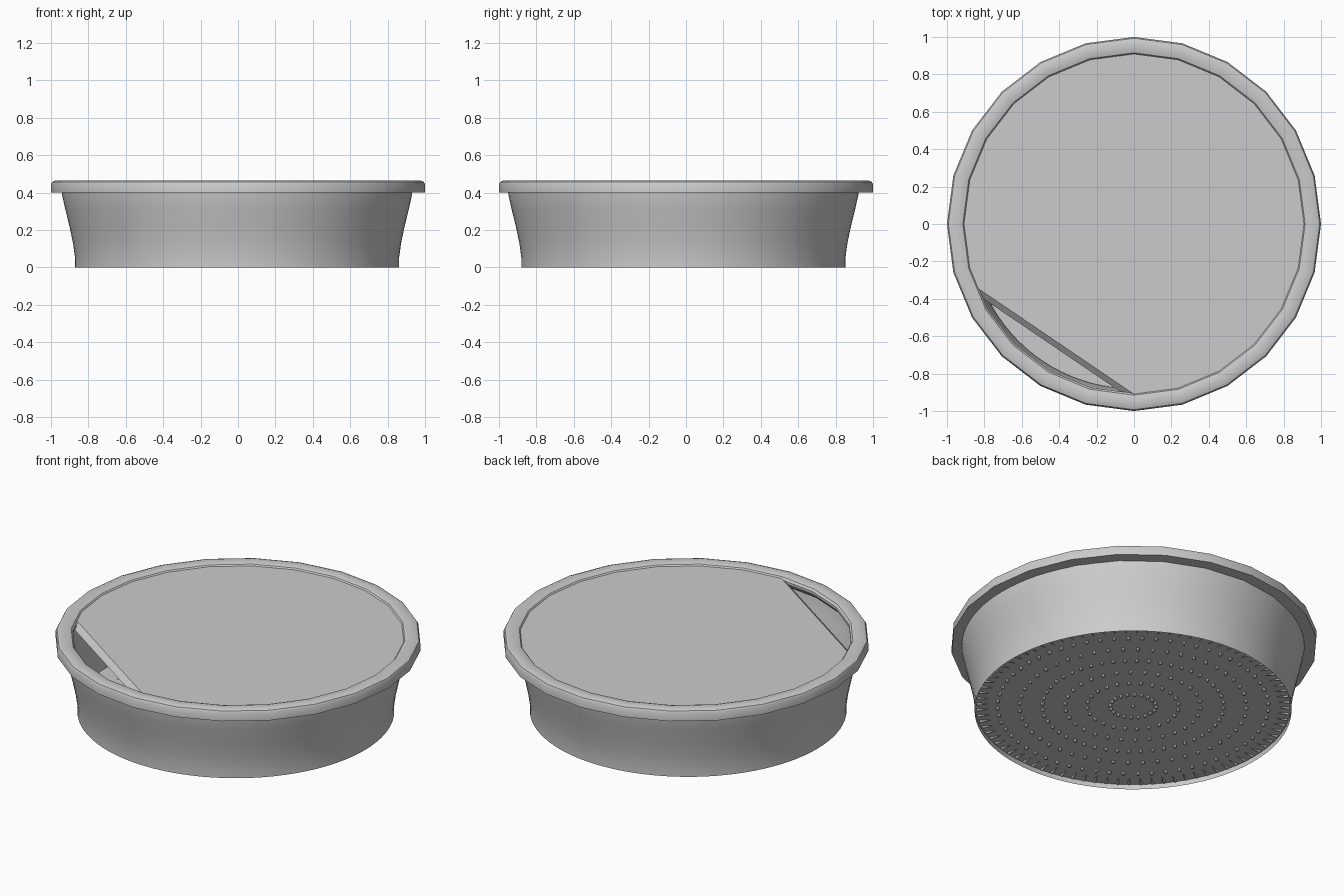
import bpy, bmesh, math
from math import sin, cos, radians, pi

if "Cube" in bpy.data.objects:
    bpy.data.objects.remove(bpy.data.objects["Cube"])


def finish(bm, name, smooth=True):
    me = bpy.data.meshes.new(name)
    bm.to_mesh(me)
    bm.free()
    ob = bpy.data.objects.new(name, me)
    bpy.context.collection.objects.link(ob)
    if smooth:
        bpy.ops.object.select_all(action='DESELECT')
        ob.select_set(True)
        bpy.context.view_layer.objects.active = ob
        bpy.ops.object.shade_smooth_by_angle(angle=radians(35))
    return ob


def lathe(name, profile, n, closed=False):
    bm = bmesh.new()
    rings = [[bm.verts.new((r * cos(2 * pi * i / n), r * sin(2 * pi * i / n), z))
              for i in range(n)] for r, z in profile]
    pairs = list(zip(rings, rings[1:]))
    if closed:
        pairs.append((rings[-1], rings[0]))
    for a, b in pairs:
        for i in range(n):
            j = (i + 1) % n
            bm.faces.new((a[i], a[j], b[j], b[i]))
    return finish(bm, name)


OFF = (-0.005, -0.014, 0)

# Flared outer wall
wall = lathe("wall", [(.866, 0), (.866, .05), (.877, .13), (.896, .22),
                      (.918, .31), (.936, .39), (.938, .44)], 96)
wall.location = OFF

# Faceted rolled rim
lathe("rim", [(.93, .40), (1.0, .40), (1.0, .445), (.993, .458), (.975, .465),
              (.935, .464), (.915, .458), (.905, .445), (.905, .43)], 24, True)

# Top cover with one segment left open and a sloped lip on the cut edge
bm = bmesh.new()
a0, a1, n = -90, 201.7, 70
pts = [bm.verts.new((.91 * cos(radians(a0 + (a1 - a0) * i / n)),
                     .91 * sin(radians(a0 + (a1 - a0) * i / n)), .45)) for i in range(n + 1)]
bm.faces.new(pts)
d = (cos(radians(235.9)) * .03, sin(radians(235.9)) * .03)
low = [bm.verts.new((v.co.x + d[0], v.co.y + d[1], .42)) for v in (pts[0], pts[-1])]
bm.faces.new((pts[0], pts[-1], low[1], low[0]))
finish(bm, "top_cover")

# Recessed base plate
bm = bmesh.new()
bmesh.ops.create_circle(bm, cap_ends=True, segments=96, radius=.866)
for v in bm.verts:
    v.co.z = .03
bmesh.ops.reverse_faces(bm, faces=bm.faces)
finish(bm, "base_plate").location = OFF

# Rings of small nubs under the plate
bm = bmesh.new()
spots = [(0, 0)]
for r, count in ((.125, 20), (.25, 24), (.37, 30), (.495, 48), (.62, 48), (.74, 60)):
    spots += [(r * cos(2 * pi * i / count), r * sin(2 * pi * i / count)) for i in range(count)]
for x, y in spots:
    c = bmesh.ops.create_cone(bm, cap_ends=True, segments=8, radius1=.007, radius2=.011, depth=.016)
    bmesh.ops.translate(bm, verts=c["verts"], vec=(x, y, .023))
finish(bm, "nubs").location = OFF

# Thin radial teeth around the edge of the plate
bm = bmesh.new()
teeth = 84
for i in range(teeth):
    t, w = 2 * pi * i / teeth, .012
    def at(r, a, z):
        return bm.verts.new((r * cos(a), r * sin(a), z))
    tip = at(.79, t, .028)
    l, m, k = at(.855, t - w, .028), at(.855, t, .018), at(.855, t + w, .028)
    for f in ((tip, m, l), (tip, k, m), (l, m, k)):
        bm.faces.new(f)
finish(bm, "edge_teeth", False).location = OFF
